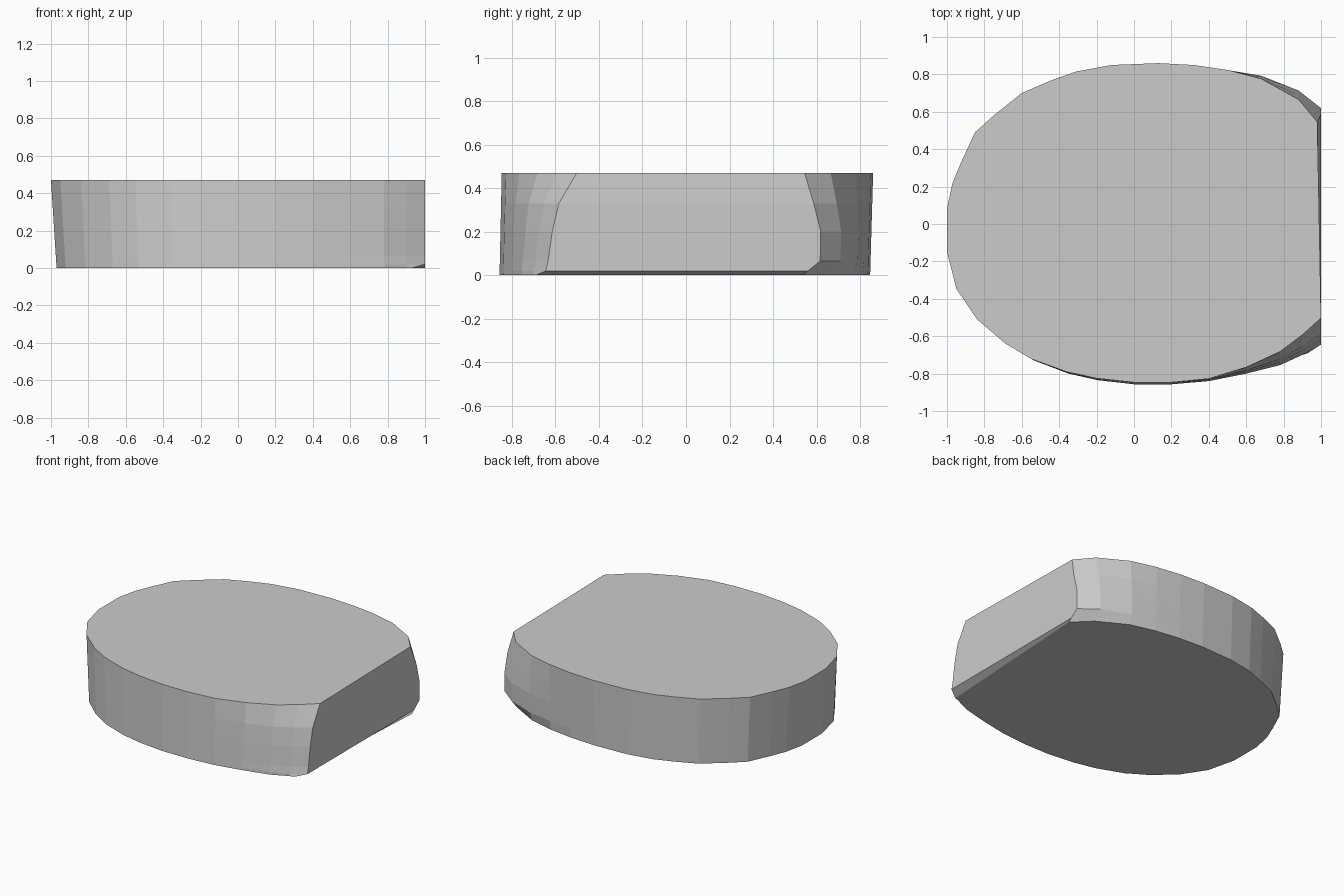
import bpy, bmesh

if "Cube" in bpy.data.objects:
    bpy.data.objects.remove(bpy.data.objects["Cube"])

# Widest outline seen from above, counter-clockwise from the back right corner
OUTLINE = [(1, .625), (.88, .72), (.68, .80), (.5, .83), (.32, .85), (.13, .86), (-.12, .85),
           (-.31, .815), (-.45, .765), (-.60, .70), (-.75, .58), (-.85, .49), (-.92, .34),
           (-.97, .22), (-1, .08), (-1, -.15), (-.95, -.35), (-.84, -.515), (-.69, -.645),
           (-.55, -.73), (-.36, -.80), (-.2, -.835), (0, -.857), (.2, -.857), (.4, -.84),
           (.6, -.80), (.78, -.755), (.9, -.70), (1, -.645)]
H = .47
# Height, inward pull of the back right corner, inward pull of the front right corner
RINGS = [(0, .08, 0), (.02, .055, 0), (.065, 0, .01), (.2, 0, .027), (.33, .035, .055), (H, .08, .135)]


def ring_point(x, y, z, back, front):
    w = max(0, (x - .3) / .7) ** 2
    low = 1 - z / H
    py = y - back * w if y > 0 else y + front * w
    if y > 0:
        py -= .016 * low * y
    else:
        py += .012 * (1 - low) * -y
    px = x + .03 * low * max(0, -x)      # blunt end leans outward
    if x == 1 and y > 0 and z == H:
        px = .98
    if x == 1 and y < 0 and z == 0:      # small undercut at the front corner
        px, py = .93, -.69
    return px, py, z


bm = bmesh.new()
rings = [[bm.verts.new(ring_point(x, y, *r)) for x, y in OUTLINE] for r in RINGS]
n = len(OUTLINE)

# Side wall, with the flat end left for a strip of its own
for a, b in zip(rings, rings[1:]):
    for i in range(n):
        j = (i + 1) % n
        bm.faces.new((a[i], a[j], b[j], b[i]))
# Flat underside and top
bm.faces.new(rings[0][::-1])
bm.faces.new(rings[-1])
bmesh.ops.recalc_face_normals(bm, faces=bm.faces)

mesh = bpy.data.meshes.new("stone_slab")
bm.to_mesh(mesh)
bm.free()
slab = bpy.data.objects.new("stone_slab", mesh)
bpy.context.collection.objects.link(slab)

grey = bpy.data.materials.new("stone grey")
grey.diffuse_color = (.6, .6, .6, 1)
grey.use_nodes = True
grey.node_tree.nodes["Principled BSDF"].inputs["Base Color"].default_value = grey.diffuse_color
mesh.materials.append(grey)
